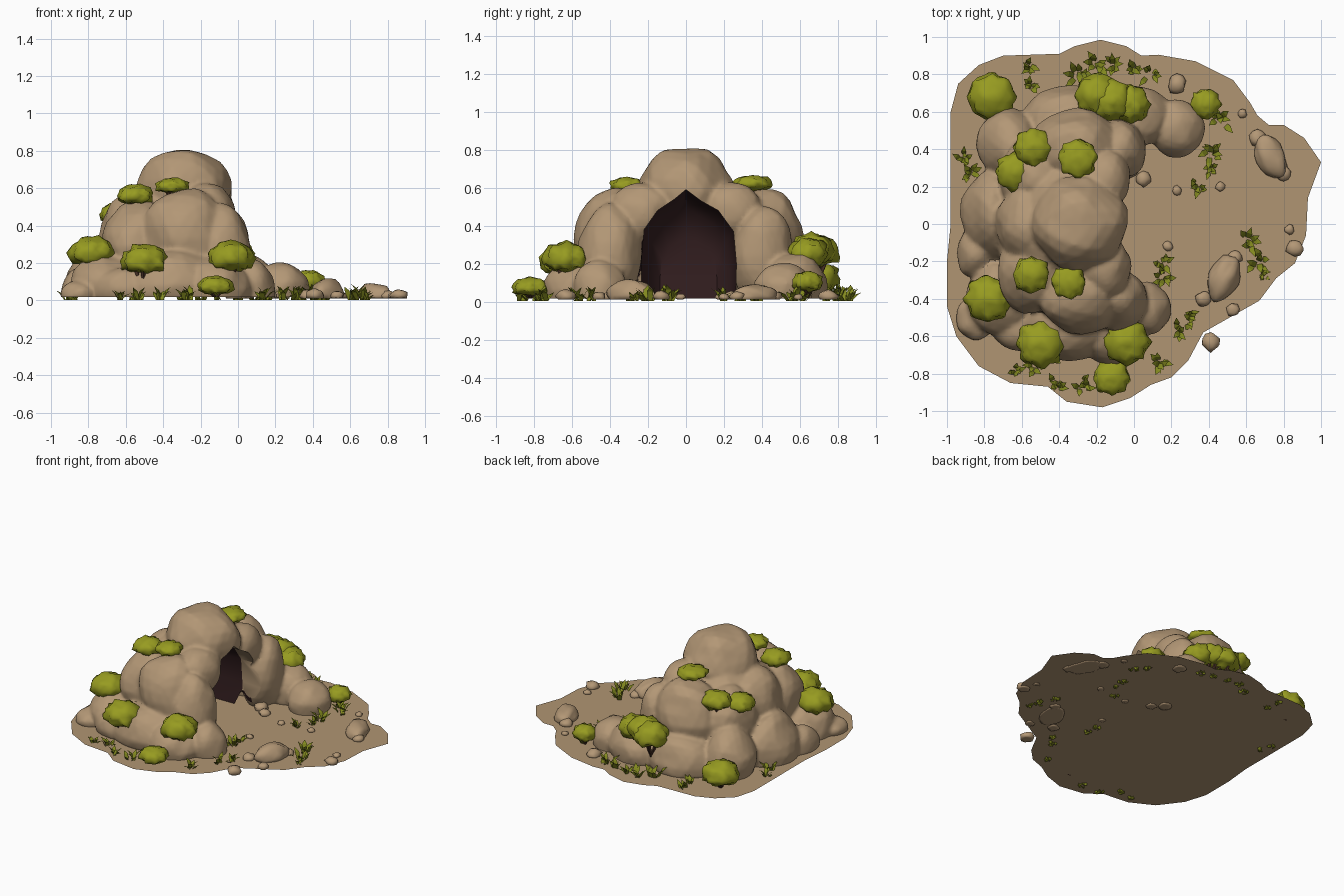
import bpy, bmesh, math, random
from mathutils import Vector, Matrix, noise

if "Cube" in bpy.data.objects:
    bpy.data.objects.remove(bpy.data.objects["Cube"])

random.seed(4)
GROUND_Z = 0.018


def material(name, rgb):
    m = bpy.data.materials.new(name)
    m.diffuse_color = (*rgb, 1)
    m.use_nodes = True
    m.node_tree.nodes["Principled BSDF"].inputs["Base Color"].default_value = m.diffuse_color
    return m


ROCK = material("tan rock", (0.45, 0.31, 0.18))
SAND = material("sandy ground", (0.435, 0.3, 0.168))
DARK = material("cave dark", (0.035, 0.014, 0.015))
LEAF = material("bush green", (0.31, 0.33, 0.015))
BLADE = material("grass green", (0.225, 0.25, 0.014))
TWIG = material("twig brown", (0.075, 0.035, 0.022))


def make(name, bm, *mats, smooth=True):
    me = bpy.data.meshes.new(name)
    bm.to_mesh(me)
    bm.free()
    for m in mats:
        me.materials.append(m)
    for p in me.polygons:
        p.use_smooth = smooth
    ob = bpy.data.objects.new(name, me)
    bpy.context.collection.objects.link(ob)
    return ob


def ball(bm, loc, radii, sub=3, rough=0.0, freq=2.0, spin=0.0):
    """Lumpy ellipsoid; returns its vertices."""
    verts = bmesh.ops.create_icosphere(bm, subdivisions=sub, radius=1)["verts"]
    off = Vector((random.random(), random.random(), random.random())) * 50
    rot = Matrix.Rotation(spin, 3, "Z")
    for v in verts:
        n = v.co.copy()
        n *= 1 + rough * noise.noise(n * freq + off)
        v.co = rot @ Vector([a * b for a, b in zip(n, radii)]) + Vector(loc)
    return verts


# Ground sheet
outline = [(-.98, 0), (-.98, .6), (-.94, .75), (-.83, .85), (-.7, .9), (-.4, .91), (-.32, .95),
           (-.18, .985), (-.04, .95), (.04, .9), (.13, .905), (.33, .87), (.53, .77), (.62, .65),
           (.66, .58), (.72, .53), (.8, .53), (.91, .46), (1, .33), (.93, .14), (.92, -.06),
           (.86, -.21), (.76, -.29), (.67, -.41), (.37, -.58), (.29, -.73), (.2, -.82),
           (.09, -.86), (-.02, -.93), (-.17, -.98), (-.36, -.95), (-.46, -.87), (-.66, -.85),
           (-.83, -.76), (-.95, -.6), (-1, -.44), (-1, -.2)]
bm = bmesh.new()
bm.faces.new([bm.verts.new((x, y, GROUND_Z)) for x, y in outline])
bm.normal_update()
for f in bm.faces:
    if f.normal.z < 0:
        f.normal_flip()
make("ground", bm, SAND, smooth=False)

# Rock mound: boulders fused together (x, y, z, radii)
boulders = [
    (-.29, 0, .58, .25, .26, .24), (-.40, 0, .2, .33, .40, .42),
    (-.17, .24, .47, .16, .17, .16), (-.17, -.23, .47, .16, .17, .16),
    (-.09, -.40, .24, .16, .17, .28), (-.09, .40, .24, .16, .16, .27),
    (-.28, -.38, .33, .24, .21, .27), (-.30, .41, .33, .25, .20, .27),
    (-.35, -.53, .08, .27, .20, .19), (-.12, -.55, .06, .20, .20, .18),
    (-.35, .55, .08, .25, .19, .20), (0, .58, .08, .20, .17, .18),
    (.07, -.45, .06, .13, .14, .16), (.23, .51, .06, .15, .16, .145),
    (-.53, .25, .28, .20, .24, .26), (-.53, -.25, .29, .20, .23, .24),
    (-.55, 0, .35, .19, .22, .24), (-.66, .42, .10, .18, .20, .23),
    (-.73, .05, .08, .19, .25, .24), (-.70, -.40, .06, .20, .21, .19),
    (-.84, -.15, .05, .11, .15, .12), (-.85, -.50, .03, .10, .12, .08),
    (-.60, -.54, .06, .18, .14, .12)]
bm = bmesh.new()
for x, y, z, a, b, c in boulders:
    ball(bm, (x, y, z), (a, b, c), rough=0.12, freq=1.5)
mound = make("rock_mound", bm, ROCK)

# Cave cutter: pointed arch lofted along x
arch = [(-.23, -.1), (.26, -.1), (.265, .2), (.25, .37), (.17, .48), (.08, .53), (0, .59),
        (-.06, .54), (-.15, .48), (-.22, .38), (-.235, .2)]
bm = bmesh.new()
rings = [[bm.verts.new((x, .01 + (y - .01) * s, z * s)) for y, z in arch]
         for x, s in ((.25, 1), (-.15, 1), (-.42, .98), (-.56, .85), (-.62, .6))]
for r0, r1 in zip(rings, rings[1:]):
    for i in range(len(arch)):
        j = (i + 1) % len(arch)
        bm.faces.new((r0[i], r0[j], r1[j], r1[i]))
bm.faces.new(rings[0])
bm.faces.new(rings[-1])
bmesh.ops.recalc_face_normals(bm, faces=bm.faces)
cutter = make("cave_cutter", bm)
cutter.hide_render = True

mod = mound.modifiers.new("fuse", "REMESH")
mod.mode = "VOXEL"
mod.voxel_size = 0.014
mod = mound.modifiers.new("soften", "SMOOTH")
mod.iterations = 1
mod = mound.modifiers.new("hollow", "BOOLEAN")
mod.operation = "DIFFERENCE"
mod.solver = "EXACT"
mod.object = cutter
bpy.context.view_layer.update()
fused = mound.evaluated_get(bpy.context.evaluated_depsgraph_get())
bm = bmesh.new()
bm.from_mesh(fused.to_mesh())
bpy.data.objects.remove(mound)
bpy.data.objects.remove(cutter)
bmesh.ops.bisect_plane(bm, geom=bm.verts[:] + bm.edges[:] + bm.faces[:],
                       plane_co=(0, 0, GROUND_Z), plane_no=(0, 0, 1), clear_inner=True)
# Cave walls are the faces that look towards the cave axis
for f in bm.faces:
    c = f.calc_center_median()
    inside = -.66 < c.x < -.08 and abs(c.y - .01) < .27 and c.z < .6
    facing = f.normal.dot(Vector((-.2, .01, .2)) - c) > 0
    f.material_index = 1 if inside and facing else 0
mound = make("rock_mound", bm, ROCK, DARK)
bpy.context.view_layer.objects.active = mound
mound.select_set(True)
bpy.ops.object.shade_smooth_by_angle(angle=math.radians(40))
mound.select_set(False)

# Loose stones (x, y, radius); the two large ones have knobs at their ends
bm = bmesh.new()
for x, y, r in [(.23, .75, .05), (.58, .59, .024), (.05, .24, .04), (.23, .18, .026),
                (.46, .2, .026), (.41, -.63, .05), (.53, -.46, .035), (.86, -.13, .045),
                (.83, -.03, .026), (.18, -.12, .026), (.8, .27, .04), (.66, .46, .045),
                (.37, -.4, .042), (.54, -.18, .04), (-.02, .3, .05)]:
    ball(bm, (x, y, GROUND_Z + r * .2), (r, r, r * .75), 2, 0.3, 1.5)
ball(bm, (.73, .36, .03), (.08, .125, .06), 3, 0.2, 1.5, 0.45)
ball(bm, (.48, -.29, .035), (.08, .13, .085), 3, 0.2, 1.5, -0.4)
for v in bm.verts:                   # flat undersides
    v.co.z = max(v.co.z, .012)
make("loose_stones", bm, ROCK)

# Bushes: lumpy crowns over short twigs (x, y, z, radius, half height)
bushes = [(-.76, .68, .12, .125, .09), (-.2, .69, .26, .115, .09), (-.12, .66, .27, .11, .09),
          (-.02, .64, .25, .1, .085), (.38, .64, .1, .08, .06), (-.54, .41, .5, .1, .065),
          (-.64, .28, .46, .1, .065), (-.3, .35, .62, .1, .045), (-.55, -.27, .56, .095, .06),
          (-.35, -.31, .61, .09, .045), (-.78, -.4, .255, .12, .085), (-.5, -.64, .21, .125, .09),
          (-.04, -.63, .225, .12, .09), (-.12, -.82, .075, .095, .055)]
crowns, twigs = bmesh.new(), bmesh.new()
for x, y, z, r, h in bushes:
    for v in ball(crowns, (x, y, z), (r, r, h), 3, 0.2, 3.0):
        d = (v.co - Vector((x, y, z)))
        v.co += d * .07 * math.cos(8 * math.atan2(d.y, d.x))     # scalloped rim
        if d.z < -h * .4:            # ragged, flattened underside
            v.co.z = z - h * .4 + (d.z + h * .4) * .6 + random.uniform(-.12, .12) * h
    for k in range(5):
        a = k * math.tau / 5 + random.random()
        m = (Matrix.Translation((x, y, z - h * .95)) @ Matrix.Rotation(a, 4, "Z")
             @ Matrix.Rotation(0.35, 4, "Y") @ Matrix.Translation((r * .25, 0, 0)))
        bmesh.ops.create_cone(twigs, cap_ends=True, segments=5, radius1=r * .07, radius2=r * .12,
                              depth=h * 1.5, matrix=m)
for v in twigs.verts:
    v.co.z = max(v.co.z, GROUND_Z)
make("bush_crowns", crowns, LEAF)
make("bush_twigs", twigs, TWIG, smooth=False)

# Grass tufts: broad bent blades fanning out from a ragged root (x, y, size)
bm = bmesh.new()
for x, y, s in [(-.56, .83, .07), (-.55, .74, .07), (-.29, .8, .08), (-.2, .85, .08),
                (-.11, .85, .07), (0, .83, .07), (.09, .81, .07), (.41, .62, .06),
                (.46, .56, .08), (.41, .38, .08), (.41, .3, .06), (.34, .2, .07),
                (-.91, .36, .06), (-.88, .26, .07), (.15, -.21, .07), (.16, -.29, .07),
                (.25, -.57, .07), (.3, -.5, .07), (.14, -.74, .08), (-.27, -.86, .07),
                (-.41, -.86, .07), (-.53, -.76, .07), (-.64, -.79, .06), (.62, -.09, .08),
                (.66, -.2, .08), (.69, -.27, .05)]:
    n = 8
    for k in range(n):
        a = math.tau * k / n + random.uniform(-.4, .4)
        out, side = Vector((math.cos(a), math.sin(a), 0)), Vector((-math.sin(a), math.cos(a), 0))
        reach, tall = s * random.uniform(.5, 1), s * random.uniform(.5, 1.15)
        base = Vector((x + random.uniform(-.3, .3) * s, y + random.uniform(-.3, .3) * s, .003))
        w = s * .21
        mid = base + out * reach * .5 + Vector((0, 0, tall * .7))
        tip = base + out * reach + Vector((0, 0, tall))
        v = [bm.verts.new(p) for p in (base - side * w * .7, base + side * w * .7,
                                       mid + side * w, mid - side * w, tip)]
        bm.faces.new(v[:4])
        bm.faces.new((v[3], v[2], v[4]))
make("grass_tufts", bm, BLADE, smooth=False)
